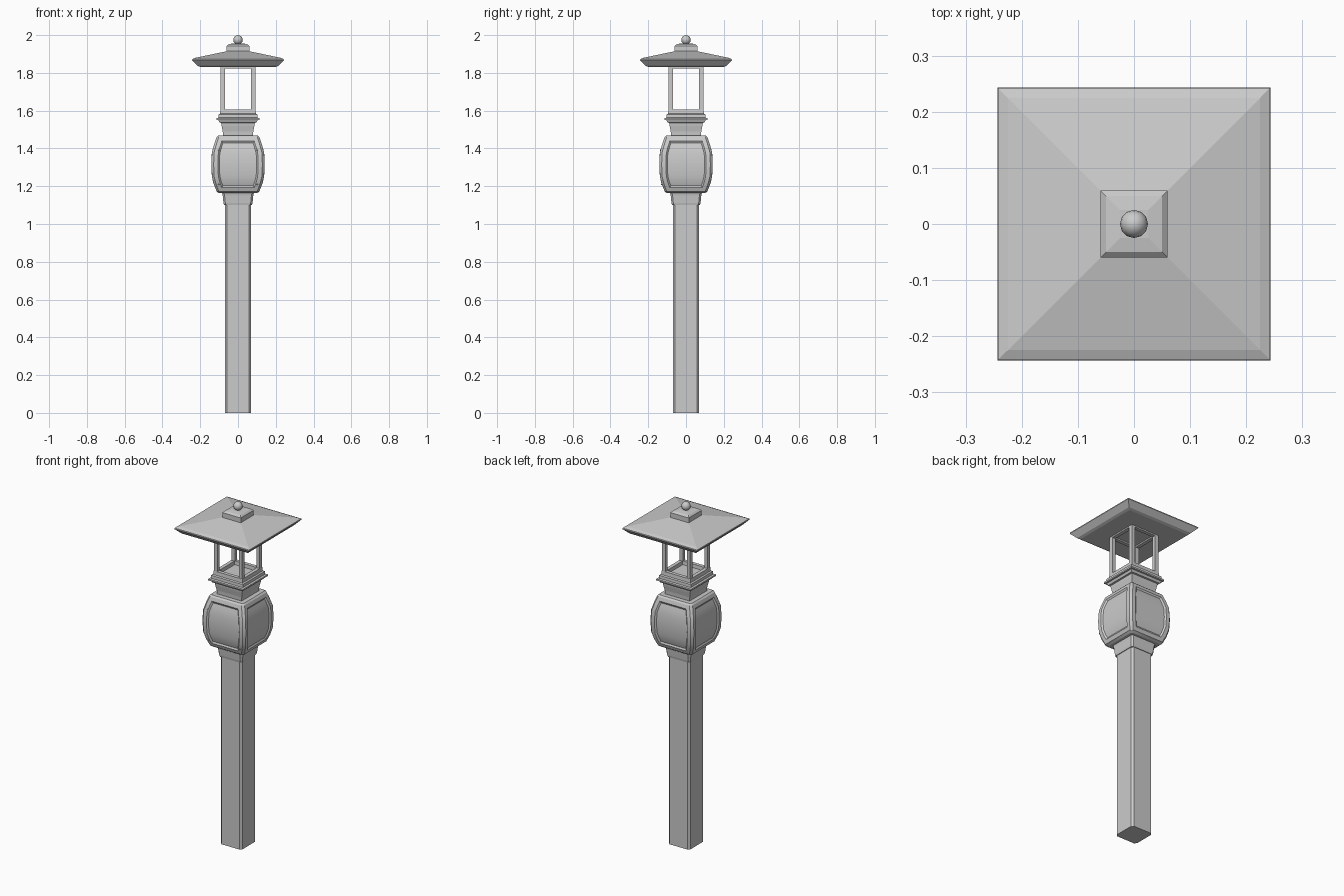
import bpy, bmesh, math
from mathutils import Vector

if "Cube" in bpy.data.objects:
    bpy.data.objects.remove(bpy.data.objects["Cube"])


def ring(z, h, c):
    """Square of half width h with corners cut by c."""
    base = [(h, c - h), (h, h - c)] if c else [(h, h)]
    pts = []
    for k in range(4):
        ca, sa = round(math.cos(k * math.pi / 2)), round(math.sin(k * math.pi / 2))
        pts += [(x * ca - y * sa, x * sa + y * ca, z) for x, y in base]
    return pts


def finish(bm, name):
    bmesh.ops.recalc_face_normals(bm, faces=bm.faces[:])
    mesh = bpy.data.meshes.new(name)
    bm.to_mesh(mesh)
    bm.free()
    ob = bpy.data.objects.new(name, mesh)
    bpy.context.collection.objects.link(ob)
    return ob


def loft(profile, c=0.0):
    """Stack square rings given as (z, half width) into a closed solid."""
    bm = bmesh.new()
    rows = [[bm.verts.new(p) for p in ring(z, h, c)] for z, h in profile]
    n = len(rows[0])
    for a, b in zip(rows, rows[1:]):
        for i in range(n):
            j = (i + 1) % n
            bm.faces.new((a[i], a[j], b[j], b[i]))
    bm.faces.new(rows[0][::-1])
    bm.faces.new(rows[-1])
    bmesh.ops.recalc_face_normals(bm, faces=bm.faces[:])
    return bm


def box(name, size, loc):
    bm = bmesh.new()
    bmesh.ops.create_cube(bm, size=1)
    for v in bm.verts:
        v.co = Vector([v.co[i] * size[i] + loc[i] for i in range(3)])
    return finish(bm, name)


# Post and collar
finish(loft([(0, .07), (1.105, .07)], .012), "post")
finish(loft([(1.10, .074), (1.112, .077), (1.15, .081), (1.17, .085)], .01), "collar")

# Bulging body with a framed recessed panel on each side
bm = loft([(1.163, .10), (1.172, .113), (1.21, .128), (1.25, .138), (1.315, .141),
           (1.38, .138), (1.42, .127), (1.46, .114), (1.468, .106)], .012)
for d in (Vector((1, 0, 0)), Vector((-1, 0, 0)), Vector((0, 1, 0)), Vector((0, -1, 0))):
    side = [f for f in bm.faces
            if f.normal.dot(d) > .85 and 1.172 < f.calc_center_median().z < 1.46]
    bmesh.ops.inset_region(bm, faces=side, thickness=.022, use_even_offset=True)
    bmesh.ops.inset_region(bm, faces=side, thickness=.008, depth=-.008, use_even_offset=True)
body = finish(bm, "lamp_body")
body.data.shade_smooth()
body.data.set_sharp_from_angle(angle=math.radians(25))

# Small bolts on the front panel frame
for x in (-.102, .102):
    for z, y in ((1.39, -.135), (1.21, -.128)):
        bm = bmesh.new()
        bmesh.ops.create_uvsphere(bm, u_segments=8, v_segments=6, radius=.004)
        bmesh.ops.translate(bm, verts=bm.verts[:], vec=(x, y, z))
        finish(bm, "bolt")

# Flared neck and moulding with a hollow tray on top
finish(loft([(1.46, .079), (1.49, .081), (1.52, .087), (1.535, .089), (1.537, .098),
             (1.55, .104), (1.551, .114), (1.56, .114), (1.563, .104), (1.58, .103),
             (1.584, .095), (1.605, .093), (1.605, .072), (1.585, .07)], 0), "neck")

# Open lantern frame
for sx in (-1, 1):
    for sy in (-1, 1):
        box("lantern_post", (.022, .022, .24), (sx * .081, sy * .081, 1.715))
    box("top_rail_side", (.022, .18, .01), (sx * .081, 0, 1.829))
    box("top_rail_front", (.18, .022, .01), (0, sx * .081, 1.829))

# Roof, cap and ball finial
finish(loft([(1.832, .20), (1.838, .215), (1.867, .243), (1.873, .242),
             (1.88, .225), (1.915, .058)]), "roof")
finish(loft([(1.905, .06), (1.943, .06), (1.952, .05), (1.956, .025)]), "roof_cap")
bm = bmesh.new()
bmesh.ops.create_uvsphere(bm, u_segments=12, v_segments=8, radius=.025)
bmesh.ops.translate(bm, verts=bm.verts[:], vec=(0, 0, 1.975))
finish(bm, "ball_finial").data.shade_smooth()
